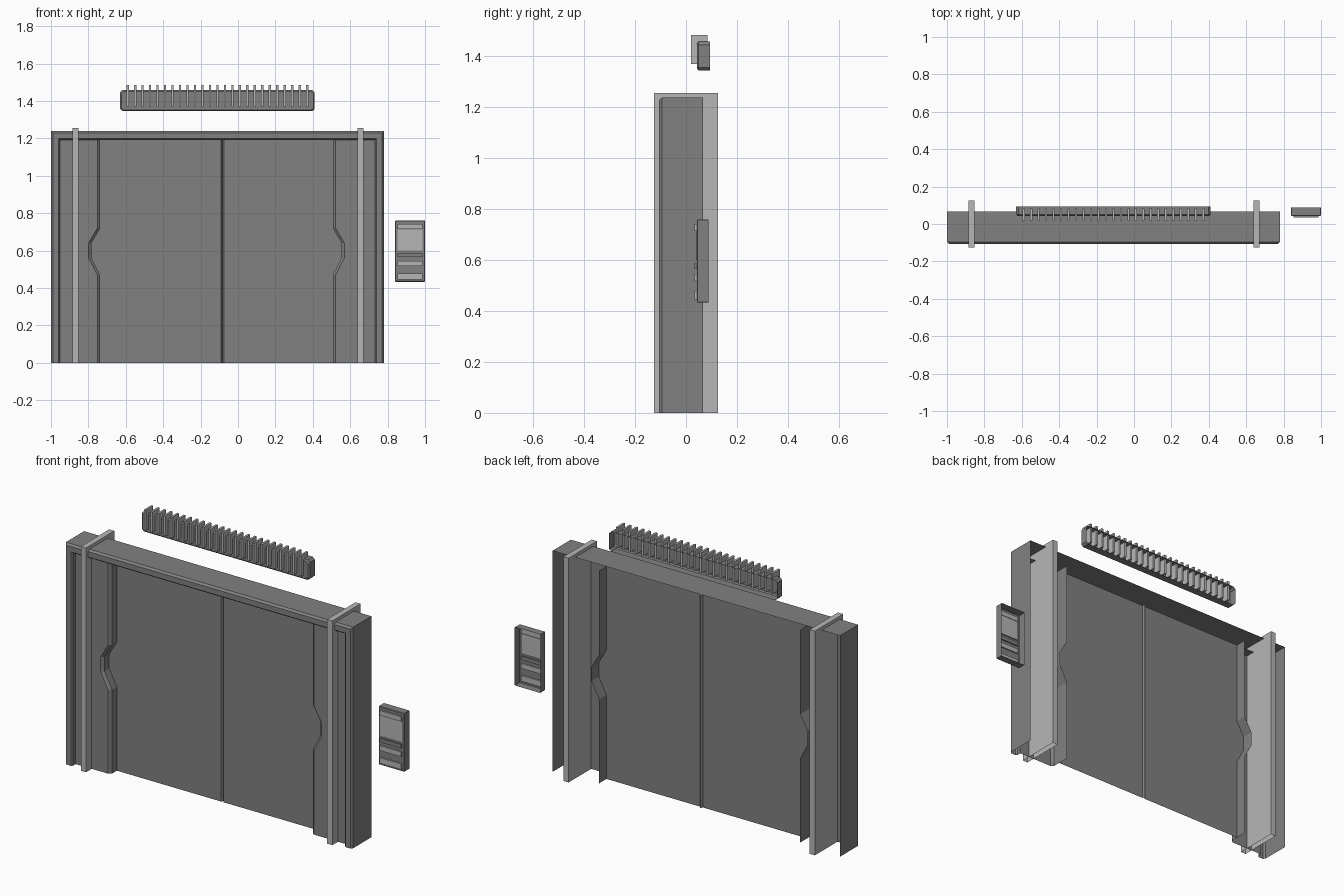
import bpy, bmesh

if "Cube" in bpy.data.objects:
    bpy.data.objects.remove(bpy.data.objects["Cube"])


def material(name, v):
    m = bpy.data.materials.new(name)
    m.diffuse_color = (v, v, v, 1)
    m.use_nodes = True
    m.node_tree.nodes["Principled BSDF"].inputs["Base Color"].default_value = m.diffuse_color
    return m


DARK = material("dark grey metal", 0.22)
LIGHT = material("light grey metal", 0.47)


def finish(name, bm, mat, sheet=False):
    bmesh.ops.recalc_face_normals(bm, faces=bm.faces)
    if sheet:  # open sheets face the front
        bm.normal_update()
        if sum(f.normal.y * f.calc_area() for f in bm.faces) > 0:
            bmesh.ops.reverse_faces(bm, faces=bm.faces)
    me = bpy.data.meshes.new(name)
    bm.to_mesh(me)
    bm.free()
    me.materials.append(mat)
    ob = bpy.data.objects.new(name, me)
    bpy.context.collection.objects.link(ob)
    return ob


def loft(name, rows, mat, closed=False, cap=False):
    """Skin a list of equal-length point rows as a sheet."""
    bm = bmesh.new()
    vs = [[bm.verts.new(p) for p in r] for r in rows]
    n = len(rows[0])
    for a, b in zip(vs, vs[1:]):
        for i in range(n if closed else n - 1):
            j = (i + 1) % n
            bm.faces.new((a[i], a[j], b[j], b[i]))
    if cap:
        bm.faces.new(vs[-1])
    return finish(name, bm, mat, True)


def add_box(bm, x0, x1, y0, y1, z0, z1, open_bottom=False):
    v = bmesh.ops.create_cube(bm, size=1)["verts"]
    for p in v:
        p.co = (x1 if p.co.x > 0 else x0, y1 if p.co.y > 0 else y0,
                z1 if p.co.z > 0 else z0)
    if open_bottom:
        low = [f for f in bm.faces if all(abs(p.co.z - z0) < 1e-5 for p in f.verts)]
        bmesh.ops.delete(bm, geom=low, context="FACES_ONLY")


def box(name, *dims, mat, open_bottom=False):
    bm = bmesh.new()
    add_box(bm, *dims, open_bottom=open_bottom)
    return finish(name, bm, mat)


def shell(name, x0, x1, z0, z1, y_front, y_back, corner, bevel):
    """Casing open at the back, with cut corners and a bevelled front."""
    def ring(y, d):
        a, b, c, e, k = x0 + d, x1 - d, z0 + d, z1 - d, corner
        return [(a + k, y, c), (b - k, y, c), (b, y, c + k), (b, y, e - k),
                (b - k, y, e), (a + k, y, e), (a, y, e - k), (a, y, c + k)]
    loft(name, [ring(y_back, 0), ring(y_front + bevel, 0), ring(y_front, bevel)],
         DARK, closed=True, cap=True)


# Outer frame: one profile (inward offset, y) swept up, across and down
X0, X1, TOP, LIP = -1.0, 0.78, 1.238, 0.047
profile = [(0, 0.066), (0, -0.095), (0.01, -0.106), (0.04, -0.106),
           (LIP, -0.098), (LIP, -0.075)]
loft("outer_frame", [
    [(X0 + o, y, 0) for o, y in profile],
    [(X0 + o, y, TOP - o) for o, y in profile],
    [(X1 - o, y, TOP - o) for o, y in profile],
    [(X1 - o, y, 0) for o, y in profile]], DARK)
HEAD, DOOR_Y, SEAM = TOP - LIP, -0.02, -0.083

# Underside of the header, back to the doors
loft("header_soffit", [[(X0 + LIP, y, HEAD), (X1 - LIP, y, HEAD)]
                       for y in (-0.075, DOOR_Y)], DARK)

# Jambs with a kinked inner edge, doors following that edge, and collars
kink = [(0, 0), (0.47, 0), (0.56, 0.047), (0.64, 0.047), (0.72, 0), (HEAD, 0)]
sides = [("left", 1, X0 + LIP, -0.737, -0.87), ("right", -1, X1 - LIP, 0.507, 0.656)]
for side, s, outer, edge, collar in sides:
    loft(side + "_jamb", [
        [(outer, -0.075, z), (edge - s * (k + 0.015), -0.075, z),
         (edge - s * k, -0.062, z), (edge - s * k, 0.045, z)]
        for z, k in kink], DARK)
    loft(side + "_door", [
        [(edge - s * k, DOOR_Y, z), (SEAM - s * 0.008, DOOR_Y, z),
         (SEAM, DOOR_Y + 0.014, z)] for z, k in kink], DARK)
    box(side + "_collar", collar - 0.016, collar + 0.016, -0.125, 0.125, 0, 1.256,
        mat=LIGHT, open_bottom=True)

# Overhead lamp casing and its row of fins
shell("lamp_casing", -0.63, 0.41, 1.345, 1.458, 0.043, 0.094, 0.012, 0.007)
bm = bmesh.new()
for i in range(25):
    x = -0.59 + i * 0.04
    add_box(bm, x - 0.006, x + 0.006, 0.02, 0.084, 1.37, 1.485)
finish("lamp_fins", bm, LIGHT)

# Wall control panel
shell("control_panel", 0.84, 1.0, 0.433, 0.76, 0.043, 0.088, 0.002, 0.003)
box("panel_screen", 0.853, 0.987, 0.040, 0.05, 0.60, 0.713, mat=LIGHT)
for name, z0, z1, mat in [("panel_top_bar", 0.715, 0.742, LIGHT),
                          ("panel_divider", 0.565, 0.587, DARK),
                          ("panel_upper_button", 0.518, 0.545, LIGHT),
                          ("panel_lower_button", 0.446, 0.478, LIGHT)]:
    box(name, 0.853, 0.987, 0.034, 0.05, z0, z1, mat=mat)
